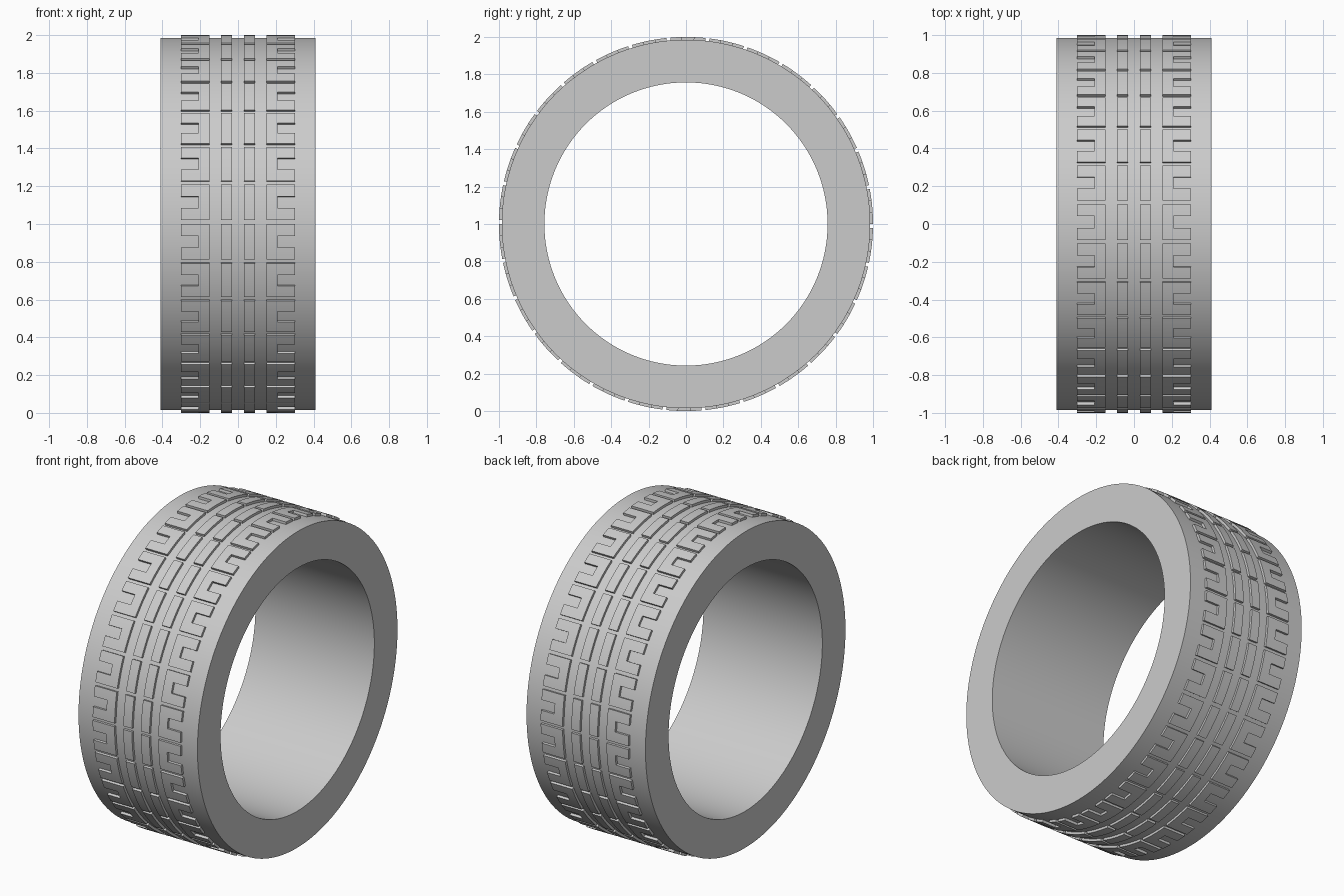
import bpy, bmesh
from math import cos, sin, radians

if "Cube" in bpy.data.objects:
    bpy.data.objects.remove(bpy.data.objects["Cube"], do_unlink=True)

HALF_WIDTH, R_INNER, R_BODY, R_TREAD = 0.41, 0.757, 0.985, 1.0
BLOCKS, STEPS = 30, 10            # tread blocks round the tyre, steps per block
STEP = 360 / (BLOCKS * STEPS)     # one step is also the gap between blocks

rubber = bpy.data.materials.new("grey_rubber")
rubber.use_nodes = True
grey = (0.6, 0.6, 0.6, 1)
rubber.diffuse_color = grey
rubber.node_tree.nodes["Principled BSDF"].inputs["Base Color"].default_value = grey


def point(x, radius, step):
    a = radians(step * STEP)
    return (x, -radius * cos(a), radius * sin(a))


def finish(bm, name):
    bmesh.ops.recalc_face_normals(bm, faces=bm.faces)
    mesh = bpy.data.meshes.new(name)
    bm.to_mesh(mesh)
    bm.free()
    mesh.materials.append(rubber)
    obj = bpy.data.objects.new(name, mesh)
    obj.location.z = R_TREAD
    bpy.context.collection.objects.link(obj)
    bpy.ops.object.select_all(action="DESELECT")
    obj.select_set(True)
    bpy.context.view_layer.objects.active = obj
    bpy.ops.object.shade_smooth_by_angle(angle=radians(30))
    return obj


def tyre_body():
    bm = bmesh.new()
    profile = [(-HALF_WIDTH, R_INNER), (-HALF_WIDTH, R_BODY),
               (HALF_WIDTH, R_BODY), (HALF_WIDTH, R_INNER)]
    rings = [[bm.verts.new(point(x, r, s)) for x, r in profile]
             for s in range(BLOCKS * STEPS)]
    for i, ring in enumerate(rings):
        last = rings[i - 1]
        for j in range(len(profile)):
            bm.faces.new((last[j - 1], last[j], ring[j], ring[j - 1]))
    return finish(bm, "tyre_body")


def tread(name, patches):
    """Raised blocks from (x0, x1, first step, last step) patches, mirrored in x."""
    bm = bmesh.new()
    root = R_BODY - 0.01
    for block in range(BLOCKS):
        for x0, x1, first, last in patches:
            for s in range(block * STEPS + first, block * STEPS + last):
                corners = ((x0, s), (x1, s), (x1, s + 1), (x0, s + 1))
                bm.faces.new([bm.verts.new(point(x, root, t)) for x, t in corners])
    bmesh.ops.remove_doubles(bm, verts=bm.verts, dist=0.0005)
    out = bmesh.ops.extrude_face_region(bm, geom=bm.faces[:], use_keep_orig=True)
    top = [v for v in out["geom"] if isinstance(v, bmesh.types.BMVert)]
    grow = R_TREAD / root
    bmesh.ops.scale(bm, vec=(1, grow, grow), verts=top)
    obj = finish(bm, name)
    obj.modifiers.new("mirror", "MIRROR")
    return obj


tyre_body()
tread("centre_ribs", [(0.031, 0.09, 1, 10)])
# C-shaped shoulder blocks, open towards the sidewalls
tread("shoulder_blocks", [(0.151, 0.21, 1, 10),
                          (0.21, 0.302, 1, 4),
                          (0.21, 0.302, 7, 10)])
